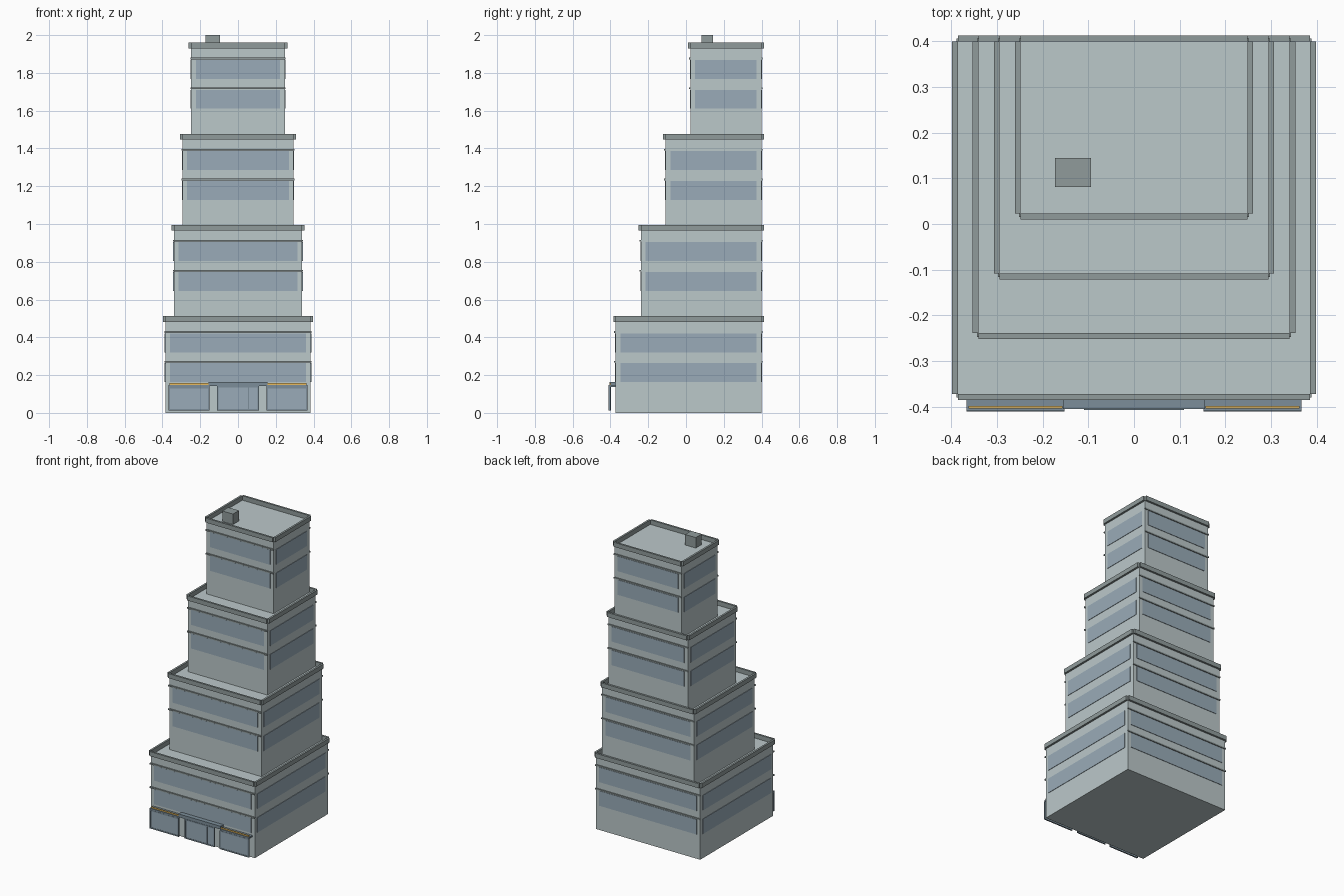
import bpy, bmesh
from mathutils import Vector

if "Cube" in bpy.data.objects:
    bpy.data.objects.remove(bpy.data.objects["Cube"])


def material(name, rgb):
    m = bpy.data.materials.new(name)
    m.diffuse_color = (*rgb, 1)
    m.use_nodes = True
    m.node_tree.nodes["Principled BSDF"].inputs["Base Color"].default_value = m.diffuse_color
    return m


WALL = material("wall", (0.50, 0.58, 0.59))
TRIM = material("trim", (0.28, 0.33, 0.33))
GLASS = material("glass", (0.32, 0.41, 0.48))
FRAME = material("frame", (0.20, 0.27, 0.32))
GOLD = material("gold", (0.80, 0.50, 0.12))


def boxes(name, mat, spans):
    """One object from boxes given as (x0, x1, y0, y1, z0, z1)."""
    bm = bmesh.new()
    for x0, x1, y0, y1, z0, z1 in spans:
        verts = bmesh.ops.create_cube(bm, size=1)["verts"]
        lo, hi = Vector((x0, y0, z0)), Vector((x1, y1, z1))
        for v in verts:
            v.co = (lo + hi) / 2 + v.co * (hi - lo)
    me = bpy.data.meshes.new(name)
    bm.to_mesh(me)
    bm.free()
    me.materials.append(mat)
    ob = bpy.data.objects.new(name, me)
    bpy.context.collection.objects.link(ob)
    return ob


H = 0.4825      # height of one tier
BACK = 0.40     # all tiers share the back wall
P = 0.013       # parapet thickness
G = 0.003       # how far the glass stands out
L = 0.008       # how far the ledges stand out

# Stepped tiers: half width and front wall position
for i, (w, f) in enumerate([(0.385, -0.372), (0.340, -0.239),
                            (0.294, -0.108), (0.248, 0.023)]):
    z, n = i * H, f"tier_{i + 1}"
    top = z + H
    boxes(n + "_body", WALL, [(-w, w, f, BACK, z, top)])

    # Parapet: four strips just outside the walls
    pz = (top, top + 0.03)
    boxes(n + "_parapet", TRIM, [
        (-w - P, -w, f, BACK, *pz), (w, w + P, f, BACK, *pz),
        (-w, w, f - P, f, *pz), (-w, w, BACK, BACK + P, *pz)])

    # Two storeys of ribbon windows, ledges on front and back only
    glass, ledges = [], []
    for s in (0.163, 0.321):
        wz = (z + s, z + s + 0.1)
        lz = (wz[1] + 0.003, wz[1] + 0.012)
        e = w - 0.025
        glass += [(-e, e, f - G, f, *wz), (-e, e, BACK, BACK + G, *wz),
                  (-w - G, -w, f + 0.025, BACK - 0.027, *wz),
                  (w, w + G, f + 0.025, BACK - 0.027, *wz)]
        ledges += [(-w - 0.004, w + 0.004, f - L, f, *lz),
                   (-w - 0.004, w + 0.004, BACK, BACK + 0.006, *lz)]
    boxes(n + "_windows", GLASS, glass)
    boxes(n + "_ledges", TRIM, ledges)

# Rooftop vent
boxes("roof_vent", TRIM, [(-0.173, -0.094, 0.081, 0.144, 4 * H, 2.0)])


def framed_panel(name, x0, x1, z0, z1, y):
    """Glass panel with a thin raised border, standing off the wall."""
    t = 0.008
    boxes(name + "_glass", GLASS, [(x0 + t, x1 - t, y + 0.002, y + 0.007, z0 + t, z1 - t)])
    boxes(name + "_frame", FRAME, [
        (x0, x0 + t, y, y + 0.009, z0, z1), (x1 - t, x1, y, y + 0.009, z0, z1),
        (x0 + t, x1 - t, y, y + 0.009, z0, z0 + t),
        (x0 + t, x1 - t, y, y + 0.009, z1 - t, z1)])


# Shop fronts either side of the entrance, each with a canopy and gold strip
for side, x0, x1 in (("left", -0.367, -0.152), ("right", 0.152, 0.367)):
    framed_panel(side + "_shop", x0, x1, 0.013, 0.138, -0.41)
    boxes(side + "_shop_canopy", FRAME, [(x0, x1, -0.409, -0.372, 0.138, 0.148)])
    boxes(side + "_gold_strip", GOLD,
          [(x0 + 0.005, x1 - 0.005, -0.404, -0.398, 0.148, 0.157)])

# Entrance door with canopy and handle bar
framed_panel("door", -0.11, 0.11, 0.013, 0.143, -0.407)
boxes("door_bar", FRAME, [(0.053, 0.057, -0.407, -0.402, 0.021, 0.135)])
boxes("door_canopy", FRAME, [(-0.155, 0.155, -0.405, -0.372, 0.143, 0.164)])
